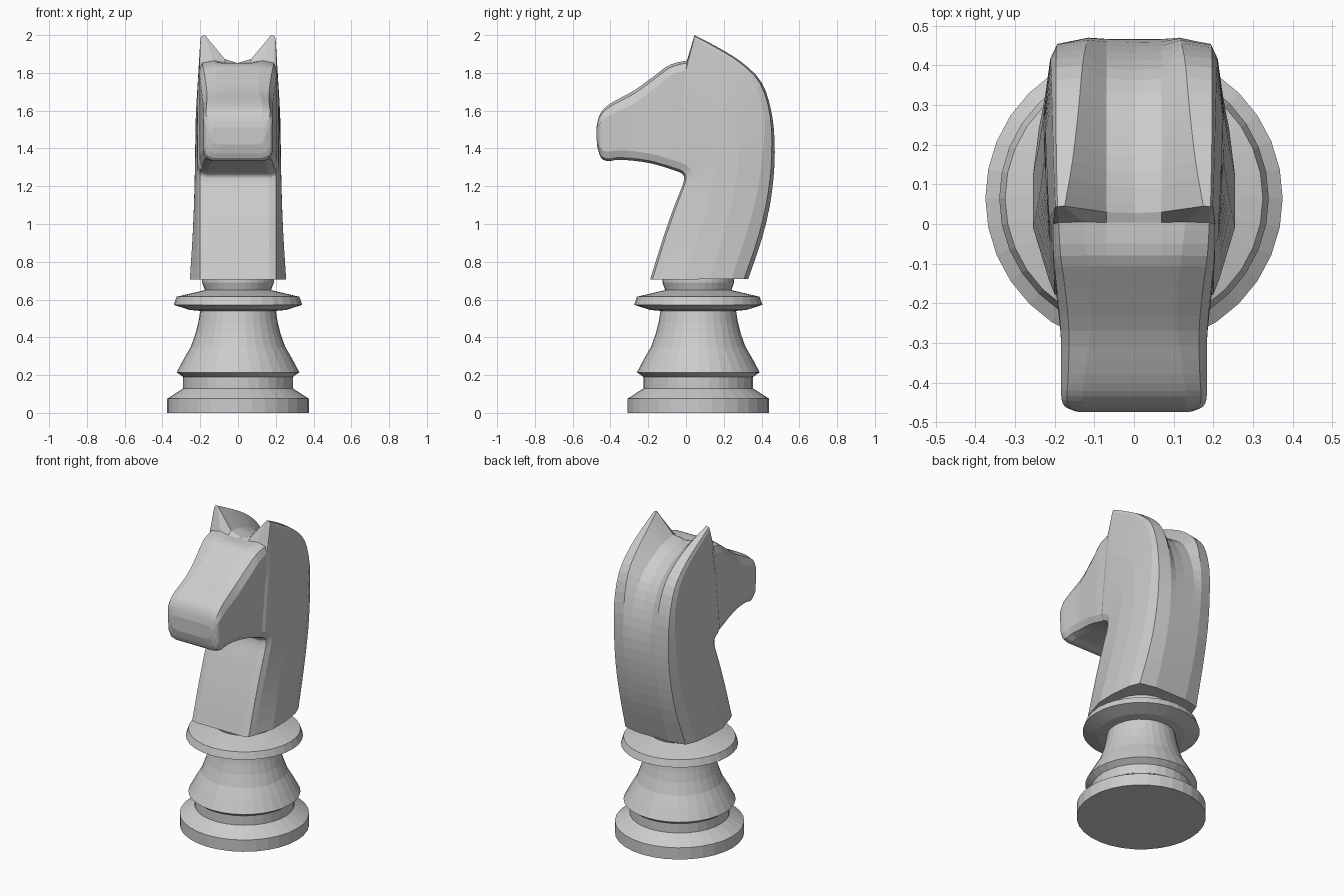
import bpy, bmesh, math
from mathutils import Vector

mat = bpy.data.materials.new("grey")
mat.diffuse_color = (0.6, 0.6, 0.6, 1)


def make_object(name, rings):
    """Skin a list of closed rings and cap both ends."""
    bm = bmesh.new()
    loops = [[bm.verts.new(p) for p in ring] for ring in rings]
    n = len(loops[0])
    for a, b in zip(loops, loops[1:]):
        for i in range(n):
            j = (i + 1) % n
            bm.faces.new((a[i], a[j], b[j], b[i]))
    bm.faces.new(loops[0])
    bm.faces.new(loops[-1])
    bmesh.ops.recalc_face_normals(bm, faces=bm.faces)
    bmesh.ops.triangulate(bm, faces=[f for f in bm.faces if len(f.verts) > 4 and f.calc_area() < 0.3])
    me = bpy.data.meshes.new(name)
    bm.to_mesh(me)
    bm.free()
    me.materials.append(mat)
    ob = bpy.data.objects.new(name, me)
    bpy.context.collection.objects.link(ob)
    return ob


def smooth_rows(rows, steps):
    """Catmull-Rom interpolation of the section parameters."""
    out = []
    for k in range(len(rows) - 1):
        p0, p1, p2 = rows[max(k - 1, 0)], rows[k], rows[k + 1]
        p3 = rows[min(k + 2, len(rows) - 1)]
        for s in range(steps):
            t = s / steps
            out.append([0.5 * (2 * b + (c - a) * t + (2 * a - 5 * b + 4 * c - d) * t * t
                               + (3 * b - a - 3 * c + d) * t ** 3)
                        for a, b, c, d in zip(p0, p1, p2, p3)])
    return out + [rows[-1]]


def section(row, neck):
    """Mirrored cross-section between a throat point and a crest point."""
    yi, zi, yo, zo, w, ri, co, g = row
    a, b = Vector((0, yi, zi)), Vector((0, yo, zo))
    L = (b - a).length
    d = (b - a) / L
    wi, wo = (min(0.215, w), w - 0.015) if neck else (w, w)
    half = [(0, 0), (wi - 0.05, 0), (wi - 0.015, 0.012), (wi, 0.05), (w, 0.35 * L),
            (w, 0.6 * L), (wo, L - co), (max(wo - 0.3 * co, ri + 0.01), L - 0.25 * co),
            (ri, L), (0.07, L - 0.85 * g), (0, L - g)]
    pts = half + [(-x, s) for x, s in half[-2:0:-1]]
    return [a + d * s + Vector((x, 0, 0)) for x, s in pts]


# Turned pedestal: radius, height
profile = [(0.375, 0), (0.375, 0.075), (0.29, 0.13), (0.29, 0.19), (0.325, 0.215),
           (0.285, 0.29), (0.25, 0.35), (0.225, 0.42), (0.21, 0.48), (0.2, 0.54),
           (0.255, 0.545), (0.34, 0.572), (0.325, 0.615), (0.175, 0.65), (0.19, 0.69), (0.19, 0.715)]
SIDES = 32
make_object("pedestal", [
    [(r * math.cos(2 * math.pi * i / SIDES), 0.065 + r * math.sin(2 * math.pi * i / SIDES), z)
     for i in range(SIDES)] for r, z in profile])

# Neck up to the ear tips:
# throat y, z, crest y, z, half width, ridge x, edge depth, groove depth
neck = [(-0.19, 0.705, 0.33, 0.71, 0.255, 0.11, 0.09, 0),
        (-0.12, 0.93, 0.41, 0.95, 0.24, 0.11, 0.09, 0),
        (-0.06, 1.10, 0.455, 1.17, 0.232, 0.11, 0.08, 0),
        (-0.02, 1.20, 0.47, 1.38, 0.228, 0.115, 0.07, 0.005),
        (-0.01, 1.24, 0.455, 1.58, 0.226, 0.12, 0.05, 0.03),
        (-0.012, 1.255, 0.40, 1.75, 0.224, 0.13, 0.04, 0.06),
        (-0.02, 1.265, 0.29, 1.86, 0.221, 0.14, 0.03, 0.08),
        (-0.03, 1.272, 0.16, 1.94, 0.218, 0.155, 0.025, 0.105),
        (-0.04, 1.277, 0.045, 2.0, 0.214, 0.175, 0.02, 0.15)]

# Forehead to nose tip
face = [(-0.055, 1.282, 0.005, 1.865, 0.205, 0.13, 0.05, 0.012),
        (-0.11, 1.30, -0.08, 1.845, 0.203, 0.12, 0.06, 0),
        (-0.19, 1.322, -0.16, 1.79, 0.195, 0.11, 0.07, 0),
        (-0.28, 1.335, -0.27, 1.71, 0.185, 0.11, 0.07, 0),
        (-0.36, 1.34, -0.38, 1.65, 0.184, 0.125, 0.06, 0),
        (-0.41, 1.333, -0.435, 1.61, 0.184, 0.13, 0.05, 0),
        (-0.45, 1.35, -0.462, 1.565, 0.175, 0.13, 0.04, 0),
        (-0.472, 1.42, -0.474, 1.51, 0.145, 0.12, 0.03, 0)]
make_object("horse_head",
            [section(r, True) for r in smooth_rows(neck, 3)]
            + [section(r, False) for r in smooth_rows(face, 3)])
